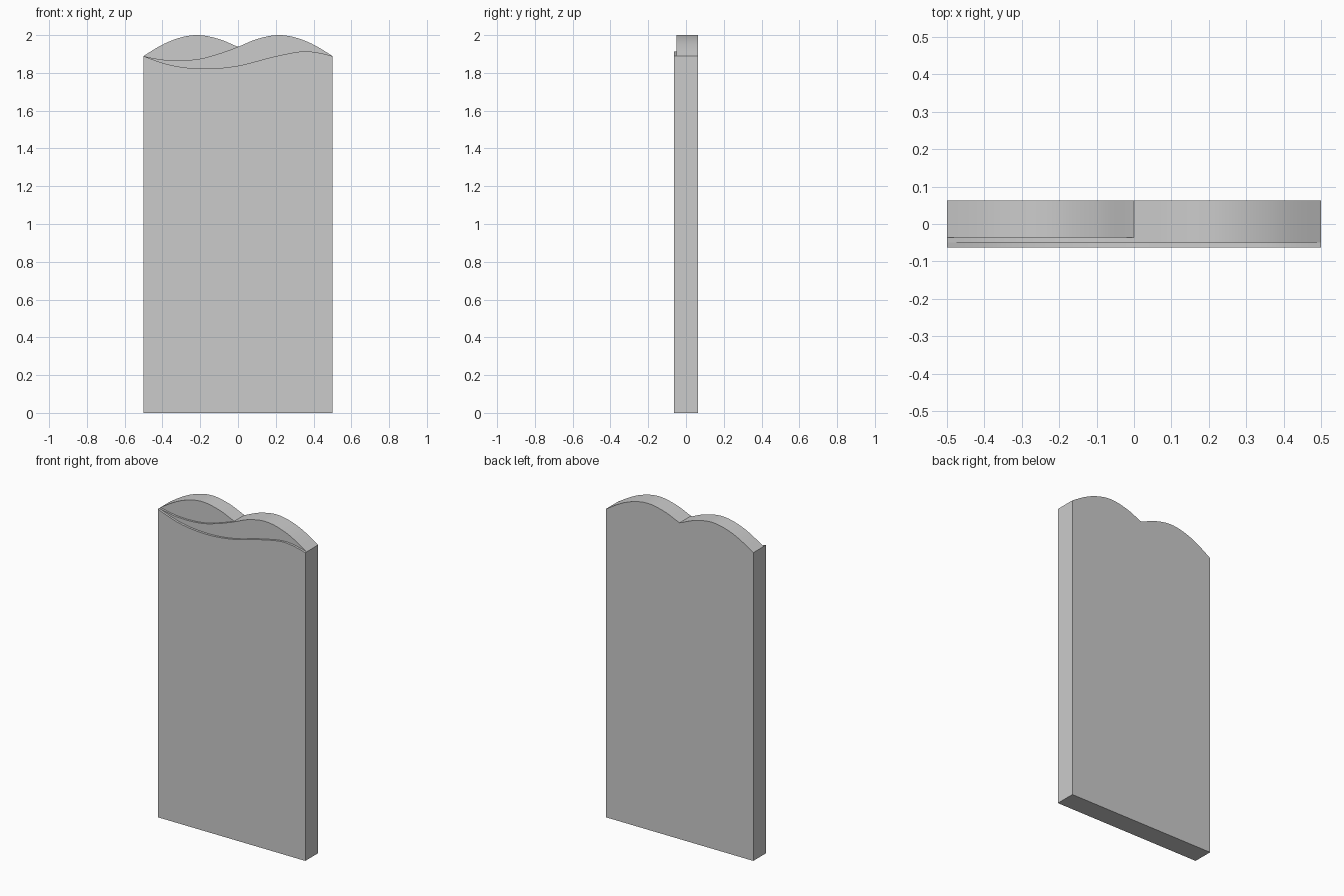
import bpy, bmesh

if "Cube" in bpy.data.objects:
    bpy.data.objects.remove(bpy.data.objects["Cube"])

HALF_W, BACK, FRONT = 0.5, 0.0625, -0.0625
STEP_1, STEP_2 = -0.049, -0.0365      # depths of the two carved wave steps
SEGMENTS = 64

# Wave outlines as (x, z) control points
LOW_WAVE = [(-.5, 1.889), (-.35, 1.84), (-.17, 1.822), (0, 1.838),
            (.2, 1.888), (.36, 1.914), (.5, 1.889)]
HUMP = [(0, 1.938), (.1, 1.979), (.225, 2.0), (.36, 1.968), (.5, 1.889)]
MID_WAVE = [(-.5, 1.889), (-.4, 1.87), (-.3, 1.866), (-.2, 1.875),
            (-.1, 1.902)] + HUMP


def curve(pts, x):
    """Smooth cubic interpolation through the control points."""
    n = len(pts)
    d = [(b[1] - a[1]) / (b[0] - a[0]) for a, b in zip(pts, pts[1:])]
    m = [0] + [(d[i - 1] + d[i]) / 2 for i in range(1, n - 1)] + [0]
    m[0], m[-1] = 1.5 * d[0] - .5 * m[1], 1.5 * d[-1] - .5 * m[-2]
    i = next((k for k in range(n - 1) if x <= pts[k + 1][0] + 1e-9), n - 2)
    (x0, z0), (x1, z1) = pts[i], pts[i + 1]
    h = x1 - x0
    t = (x - x0) / h
    return ((2*t**3 - 3*t*t + 1) * z0 + (t**3 - 2*t*t + t) * h * m[i]
            + (3*t*t - 2*t**3) * z1 + (t**3 - t*t) * h * m[i + 1])


def section(x):
    """Stepped side profile of the panel at x."""
    low, mid = curve(LOW_WAVE, x), curve(MID_WAVE, x)
    top = curve(MID_WAVE, abs(x))     # twin humps are mirrored
    return [(FRONT, 0), (FRONT, low), (STEP_1, low), (STEP_1, mid),
            (STEP_2, mid), (STEP_2, top), (BACK, top), (BACK, 0)]


# Panel: loft the stepped profile across the width
bm = bmesh.new()
rows = []
for i in range(SEGMENTS + 1):
    x = -HALF_W + 2 * HALF_W * i / SEGMENTS
    rows.append([bm.verts.new((x, y, z)) for y, z in section(x)])
for a, b in zip(rows, rows[1:]):
    for j in range(8):
        k = (j + 1) % 8
        bm.faces.new((a[j], a[k], b[k], b[j]))
bm.faces.new(rows[0])
bm.faces.new(rows[-1][::-1])

# Merge the steps where the waves meet
bmesh.ops.remove_doubles(bm, verts=bm.verts, dist=1e-5)
bmesh.ops.recalc_face_normals(bm, faces=bm.faces)

mesh = bpy.data.meshes.new("wave_top_panel")
bm.to_mesh(mesh)
bm.free()
panel = bpy.data.objects.new("wave_top_panel", mesh)
bpy.context.collection.objects.link(panel)
bpy.context.view_layer.objects.active = panel
panel.select_set(True)
bpy.ops.object.shade_smooth_by_angle()
